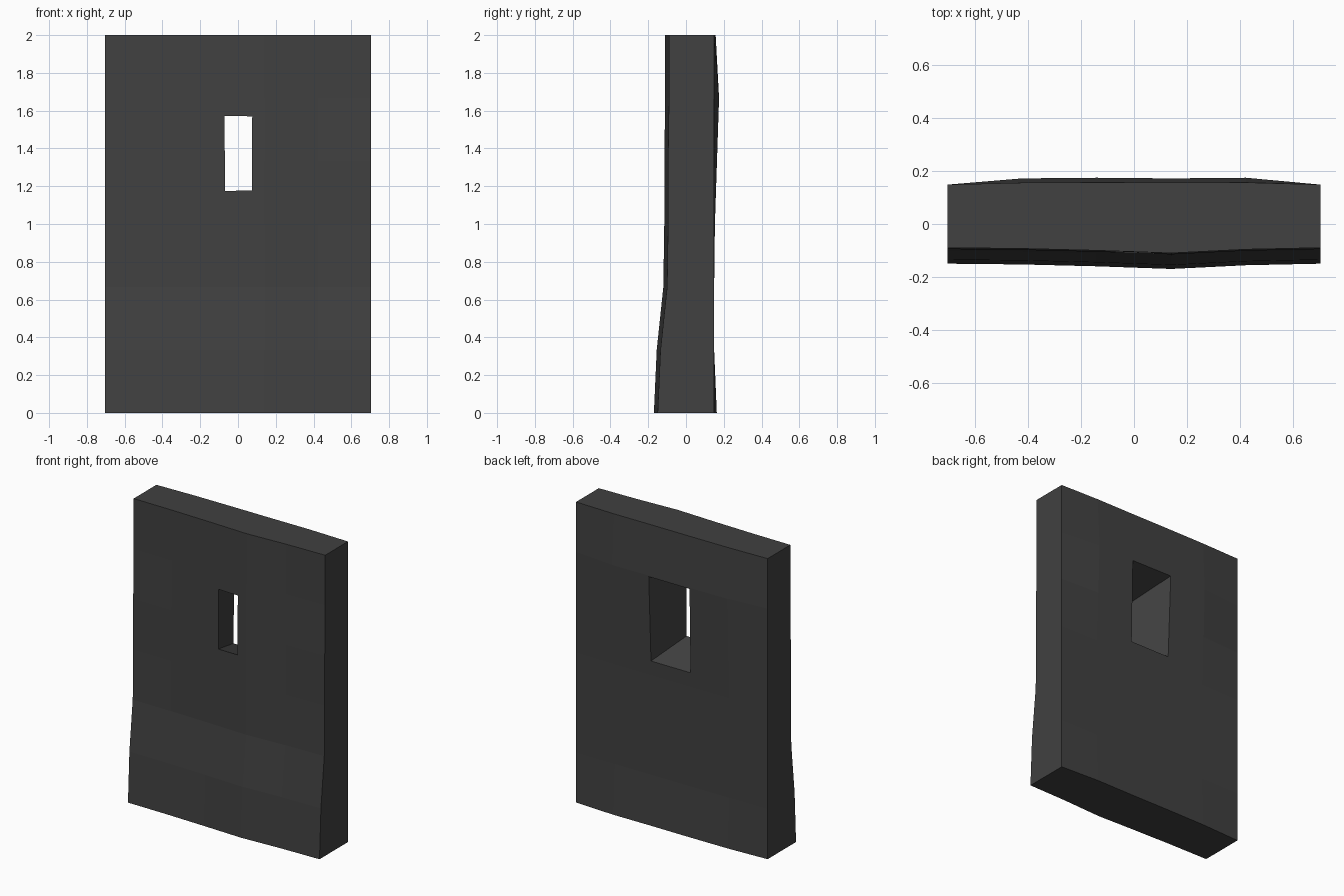
import bpy, bmesh

cube = bpy.data.objects.get("Cube")
if cube:
    bpy.data.objects.remove(cube, do_unlink=True)

stone = bpy.data.materials.new("dark_grey_stone")
stone.use_nodes = True
colour = (0.052, 0.052, 0.052, 1)
stone.diffuse_color = colour
stone.node_tree.nodes["Principled BSDF"].inputs["Base Color"].default_value = colour

HALF_WIDTH, HEIGHT = 0.705, 2.0
COLUMNS, ROWS = 5, 6

# Depth profiles from bottom to top, with an extra bulge per column
FRONT_ROWS = [-0.15, -0.135, -0.10, -0.095, -0.095, -0.09, -0.09]
FRONT_BULGE = [0, -0.003, -0.01, -0.02, -0.006, 0]
BACK_EDGE = 0.149
BACK_ROWS = [0.014, 0.0, 0.0, 0.004, 0.015, 0.026, 0.008]
BACK_BULGE = [0, 0.9, 1, 0.9, 1, 0]


def add_object(name, bm):
    bmesh.ops.recalc_face_normals(bm, faces=bm.faces)
    mesh = bpy.data.meshes.new(name)
    bm.to_mesh(mesh)
    bm.free()
    obj = bpy.data.objects.new(name, mesh)
    bpy.context.collection.objects.link(obj)
    mesh.materials.append(stone)
    return obj


# Uneven wall slab: a grid sheet extruded from front to back
bm = bmesh.new()
bmesh.ops.create_grid(bm, x_segments=COLUMNS, y_segments=ROWS, size=1)
front = list(bm.verts)
result = bmesh.ops.extrude_face_region(bm, geom=bm.faces[:], use_keep_orig=True)
back = [v for v in result["geom"] if isinstance(v, bmesh.types.BMVert)]
for sheet, is_front in ((front, True), (back, False)):
    for v in sheet:
        col = round((v.co.x + 1) / 2 * COLUMNS)
        row = round((v.co.y + 1) / 2 * ROWS)
        if is_front:
            y = FRONT_ROWS[row] + FRONT_BULGE[col]
        else:
            y = BACK_EDGE + BACK_ROWS[row] * BACK_BULGE[col]
        v.co = (v.co.x * HALF_WIDTH, y, (v.co.y + 1) / 2 * HEIGHT)
wall = add_object("wall", bm)

# Splayed window slit, narrow at the front and wide at the back
FRONT_Y, BACK_Y = -0.1, 0.17
CENTRE_X, CENTRE_Z = 0.003, 1.373
NARROW, WIDE = (0.075, 0.2), (0.15, 0.285)
bm = bmesh.new()
bmesh.ops.create_cube(bm, size=2)
for v in bm.verts:
    y = v.co.y * 0.4
    t = (y - FRONT_Y) / (BACK_Y - FRONT_Y)
    half_x, half_z = (n + (w - n) * t for n, w in zip(NARROW, WIDE))
    # Stop the taper short of crossing over in front of the wall
    v.co = (CENTRE_X + v.co.x * max(half_x, 0.001), y, CENTRE_Z + v.co.z * half_z)
    if y < 0:
        y = -0.14
        t = (y - FRONT_Y) / (BACK_Y - FRONT_Y)
        sx = 1 if v.co.x > CENTRE_X else -1
        sz = 1 if v.co.z > CENTRE_Z else -1
        v.co = (CENTRE_X + sx * (NARROW[0] + (WIDE[0] - NARROW[0]) * t), y,
                CENTRE_Z + sz * (NARROW[1] + (WIDE[1] - NARROW[1]) * t))
cutter = add_object("slit_cutter", bm)
cutter.hide_render = True
cutter.hide_viewport = True

cut = wall.modifiers.new("window_slit", "BOOLEAN")
cut.operation = "DIFFERENCE"
cut.solver = "EXACT"
cut.object = cutter
